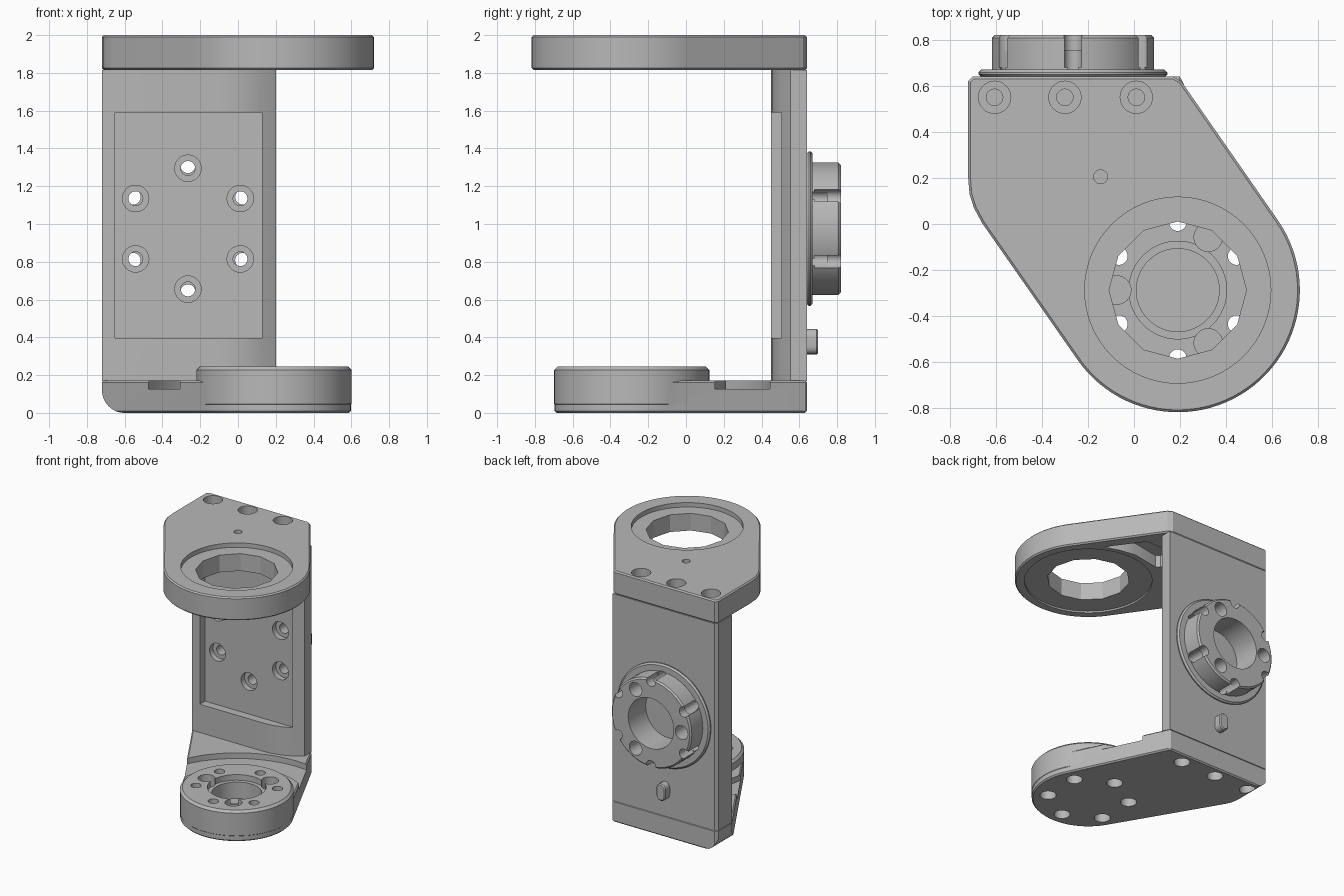
import bpy, bmesh, math
from math import cos, sin, radians

if "Cube" in bpy.data.objects:
    bpy.data.objects.remove(bpy.data.objects["Cube"])

grey = bpy.data.materials.new("machined_grey")
grey.diffuse_color = (0.48, 0.48, 0.48, 1)
grey.use_nodes = True
grey.node_tree.nodes["Principled BSDF"].inputs["Base Color"].default_value = grey.diffuse_color

AX, AY = 0.19, -0.287      # vertical rotation axis
FX, FZ = -0.265, 0.975     # rear flange axis


def arc(cx, cy, r, a0, a1, n):
    return [(cx + r * cos(radians(a0 + (a1 - a0) * i / n)),
             cy + r * sin(radians(a0 + (a1 - a0) * i / n))) for i in range(n + 1)]


def circle(cx, cy, r, n=64):
    return arc(cx, cy, r, 0, 360, n)[:-1]


def polar(cx, cy, r, a):
    return cx + r * cos(radians(a)), cy + r * sin(radians(a))


def prism(name, pts, lo, hi, axis='z'):
    """Extrude a profile along z (points are x, y) or along y (points are x, z)."""
    def put(p, h):
        return (p[0], p[1], h) if axis == 'z' else (p[0], h, p[1])
    bm = bmesh.new()
    a = [bm.verts.new(put(p, lo)) for p in pts]
    b = [bm.verts.new(put(p, hi)) for p in pts]
    bm.faces.new(a)
    bm.faces.new(b)
    for i in range(len(pts)):
        j = (i + 1) % len(pts)
        bm.faces.new((a[i], a[j], b[j], b[i]))
    bmesh.ops.recalc_face_normals(bm, faces=bm.faces)
    me = bpy.data.meshes.new(name)
    bm.to_mesh(me)
    bm.free()
    me.materials.append(grey)
    ob = bpy.data.objects.new(name, me)
    bpy.context.collection.objects.link(ob)
    return ob


def activate(ob):
    bpy.ops.object.select_all(action='DESELECT')
    ob.select_set(True)
    bpy.context.view_layer.objects.active = ob


def bevel(ob, w):
    m = ob.modifiers.new("bevel", 'BEVEL')
    m.width, m.segments, m.limit_method, m.angle_limit = w, 1, 'ANGLE', radians(50)
    activate(ob)
    bpy.ops.object.modifier_apply(modifier=m.name)


def boolean(ob, cutter, op='DIFFERENCE'):
    m = ob.modifiers.new("bool", 'BOOLEAN')
    m.operation, m.solver, m.object = op, 'EXACT', cutter
    activate(ob)
    bpy.ops.object.modifier_apply(modifier=m.name)
    bpy.data.objects.remove(cutter)


def cut(ob, pts, lo, hi, axis='z'):
    boolean(ob, prism("cutter", pts, lo, hi, axis))


def hole(ob, c, r, lo, hi, axis='z', n=32):
    cut(ob, circle(c[0], c[1], r, n), lo, hi, axis)


SCREWS = [(-0.605, 0.55), (-0.3, 0.55), (0.01, 0.55)]
SIX = [30, 90, 150, 210, 270, 330]
THREE = [60, 180, 300]

# top plate: rounded arm with a stepped ring opening
top = prism("top_plate", [(-0.70, 0.64), (0.17, 0.64), (0.205, 0.62)]
            + arc(AX, AY, 0.53, 35, -145, 48)
            + [(-0.66, 0.005), (-0.695, 0.07), (-0.714, 0.13), (-0.72, 0.2), (-0.72, 0.62)],
            1.815, 2.0)
bevel(top, 0.01)
hole(top, (AX, AY), 0.404, 1.965, 2.1, n=64)
hole(top, (AX, AY), 0.298, 1.7, 2.1, n=12)
hole(top, (AX, AY), 0.46, 1.7, 1.828, n=64)
hole(top, (-0.145, 0.205), 0.03, 1.7, 2.1, n=24)
for s in SCREWS:
    hole(top, s, 0.07, 1.92, 2.1)
    hole(top, s, 0.036, 1.86, 2.1, n=16)
# weight-saving pockets on the underside
cut(top, [(-0.6, 0.42), (-0.24, 0.42), (-0.21, 0.39), (-0.21, 0.18), (-0.34, 0.06),
          (-0.45, -0.08), (-0.55, 0.0), (-0.63, 0.14), (-0.63, 0.39)], 1.7, 1.91)
cut(top, [(-0.05, 0.42), (0.23, 0.42), (0.42, 0.16), (0.3, 0.2), (0.17, 0.22),
          (-0.05, 0.18), (-0.08, 0.2), (-0.08, 0.39)], 1.7, 1.91)

# upright back plate with front pocket and eased right front edge
back = prism("back_plate", [(-0.72, 0.45), (-0.1, 0.45), (-0.02, 0.455), (0.05, 0.473),
                            (0.127, 0.505), (0.2, 0.553), (0.2, 0.64), (-0.70, 0.64),
                            (-0.72, 0.62)], 0.168, 1.816)
cut(back, [(-0.65, 0.397), (0.127, 0.397), (0.127, 1.59), (-0.65, 1.59)], 0.3, 0.516, 'y')
for a in SIX:
    c = polar(FX, FZ, 0.32, a)
    hole(back, c, 0.07, 0.3, 0.56, 'y')
    hole(back, c, 0.038, 0.3, 0.8, 'y')
hole(back, (FX, FZ), 0.2, 0.6, 0.8, 'y', 64)

# rear mounting flange: base ring plus scalloped hub
flange = prism("rear_flange", circle(FX, FZ, 0.41), 0.638, 0.67, 'y')
bevel(flange, 0.012)
hub = prism("hub", circle(FX, FZ, 0.352), 0.65, 0.82, 'y')
bevel(hub, 0.012)
boolean(flange, hub, 'UNION')
hole(flange, (FX, FZ), 0.2, 0.5, 0.9, 'y', 64)
for a in SIX:
    hole(flange, polar(FX, FZ, 0.335, a), 0.04, 0.68, 0.9, 'y')
    hole(flange, polar(FX, FZ, 0.32, a), 0.038, 0.5, 0.75, 'y')
for a in THREE:
    hole(flange, polar(FX, FZ, 0.27, a), 0.055, 0.69, 0.9, 'y')

# locating key under the flange
key = prism("locating_key", arc(FX, 0.405, 0.04, 0, 180, 8) + arc(FX, 0.35, 0.04, 180, 360, 8),
            0.63, 0.70, 'y')
bevel(key, 0.008)

# bottom arm with round boss
arm = prism("bottom_arm", [(-0.70, 0.64), (0.2, 0.64)]
            + arc(AX, AY, 0.408, 26, -149.4, 48) + [(-0.72, 0.45), (-0.72, 0.62)], 0, 0.172)
bevel(arm, 0.01)
boolean(arm, prism("side_profile", [(-0.8, 0.3), (-0.8, 0.2), (-0.72, 0.2)]
                   + arc(-0.60, 0.12, 0.12, 180, 270, 12) + [(-0.5, -0.1), (1, -0.1), (1, 0.3)],
                   -1, 1, 'y'), 'INTERSECT')
# shallow clearance groove around the boss
ring = prism("groove", circle(AX, AY, 0.74), 0.127, 0.3)
hole(ring, (AX, AY), 0.5, 0, 0.5, n=64)
boolean(arm, ring)
boss = prism("boss", circle(AX, AY, 0.411), 0.03, 0.245)
bevel(boss, 0.018)
boolean(arm, boss, 'UNION')
hole(arm, (AX, AY), 0.212, 0.2, 0.4, n=64)
hole(arm, (AX, AY), 0.18, 0.07, 0.4, n=64)
for a in SIX:
    c = polar(AX, AY, 0.295, a)
    hole(arm, c, 0.038, -0.1, 0.4)
    hole(arm, c, 0.058, -0.1, 0.1)
for a in THREE:
    hole(arm, polar(AX, AY, 0.265, a), 0.062, 0.13, 0.4)
for s in SCREWS:
    hole(arm, s, 0.058, -0.1, 0.1)

# smooth the curved walls, keep edges sharp
for ob in (top, back, flange, key, arm):
    activate(ob)
    bpy.ops.object.shade_smooth_by_angle(angle=radians(25))
